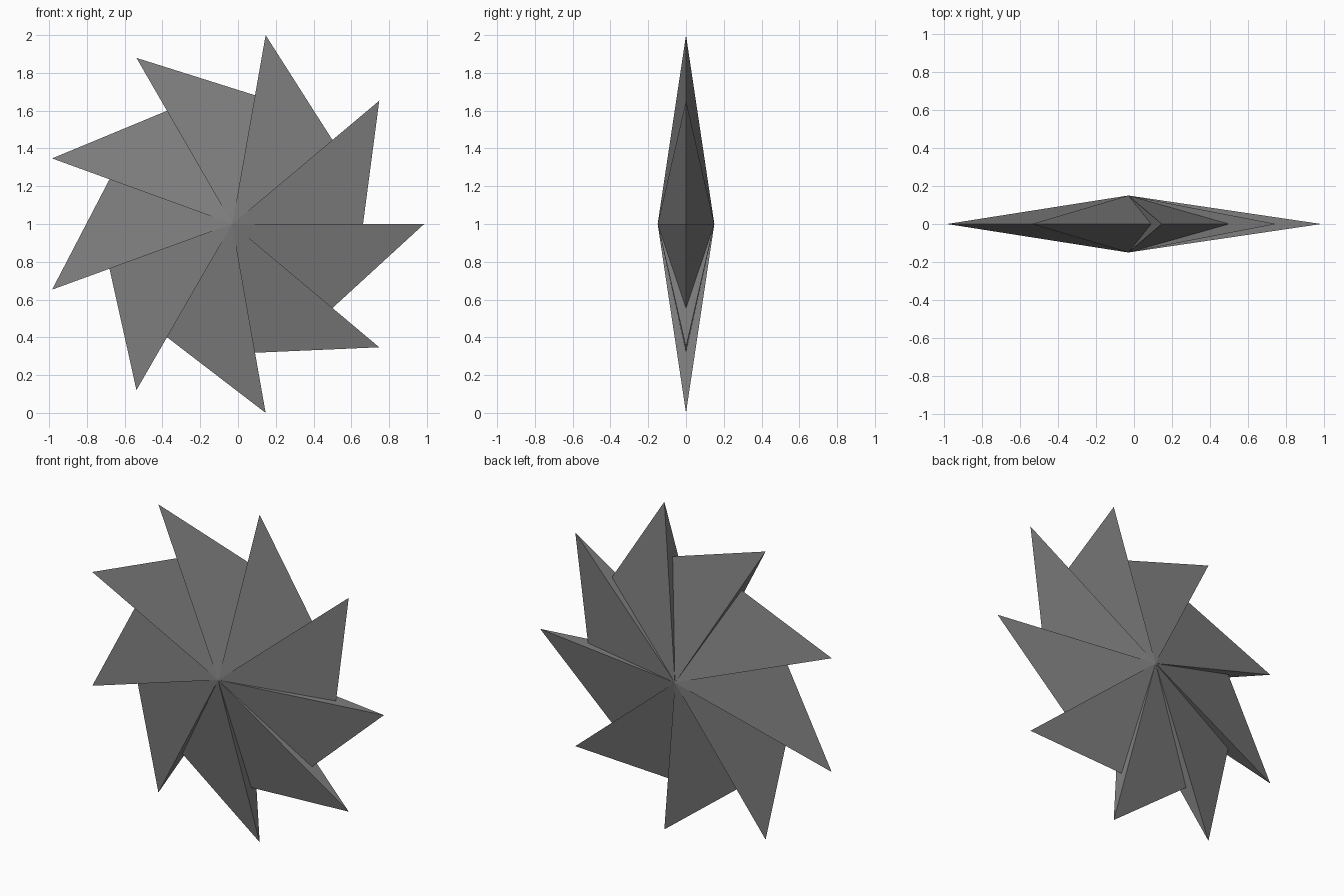
import bpy, bmesh, math

if "Cube" in bpy.data.objects:
    bpy.data.objects.remove(bpy.data.objects["Cube"])

TEETH = 9
R_TIP, R_ROOT = 1.0154, 0.692     # tooth tip and notch radii
CX, CZ, HALF = -0.03, 1.0, 0.15   # hub position and half thickness

steel = bpy.data.materials.new("dark_steel")
steel.diffuse_color = (0.21, 0.21, 0.21, 1)
steel.use_nodes = True
steel.node_tree.nodes["Principled BSDF"].inputs["Base Color"].default_value = steel.diffuse_color

# Saw-tooth outline: on each ray, a notch then a tip straight outward
bm = bmesh.new()
rim = []
for i in range(TEETH):
    a = 2 * math.pi * i / TEETH
    for r in (R_TIP, R_ROOT):
        rim.append(bm.verts.new((CX + r * math.cos(a), 0, CZ + r * math.sin(a))))

# Outline order: notch of a ray is joined to the tip of the next ray
front = bm.verts.new((CX, -HALF, CZ))
back = bm.verts.new((CX, HALF, CZ))
for i, v in enumerate(rim):
    w = rim[(i + 1) % len(rim)]
    bm.faces.new((front, v, w))
    bm.faces.new((back, w, v))
bmesh.ops.recalc_face_normals(bm, faces=bm.faces)

# Throwing star blade
mesh = bpy.data.meshes.new("star_blade")
bm.to_mesh(mesh)
bm.free()
mesh.materials.append(steel)
blade = bpy.data.objects.new("star_blade", mesh)
bpy.context.collection.objects.link(blade)
